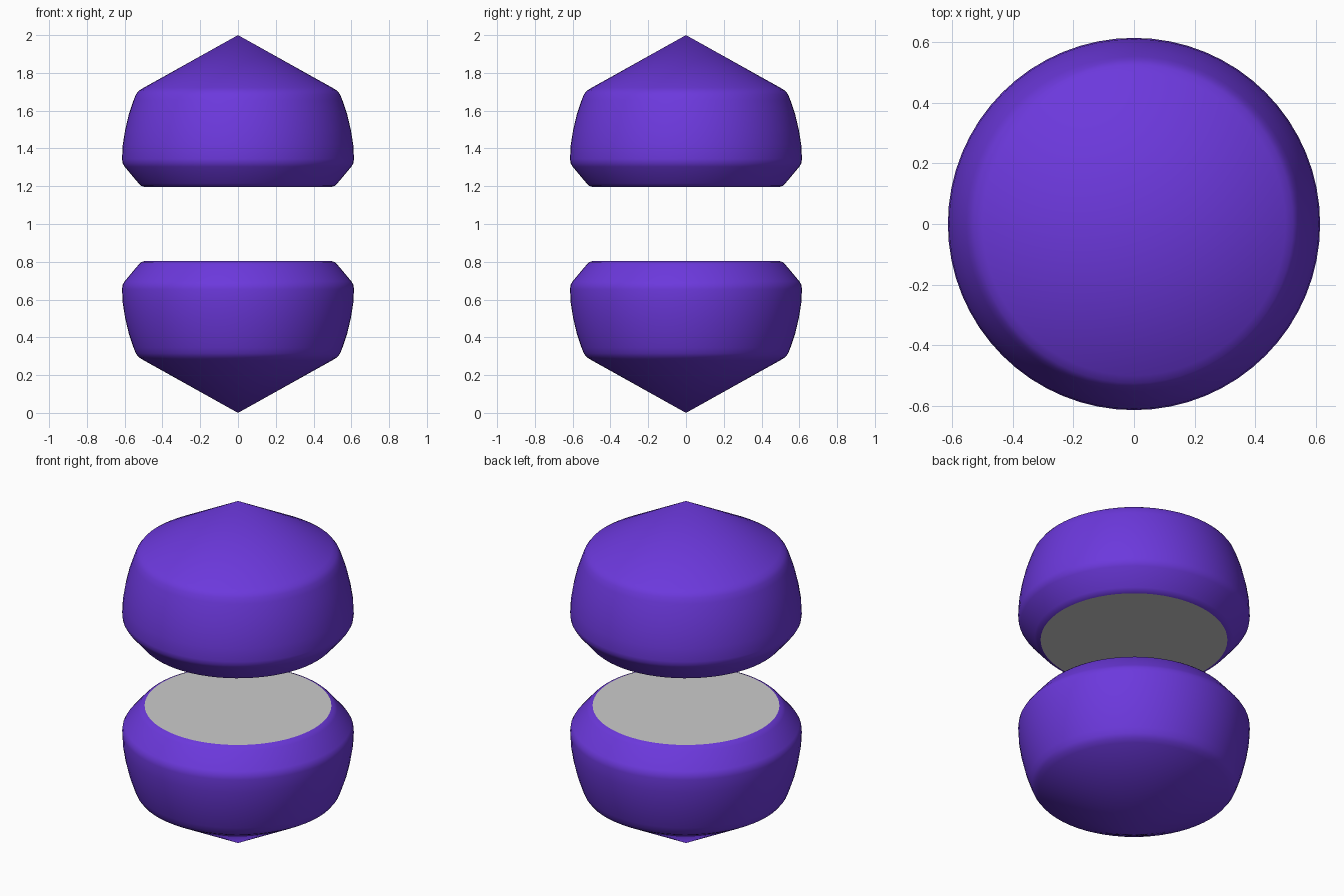
import bpy, bmesh, math
from mathutils import Matrix, Vector

if "Cube" in bpy.data.objects:
    bpy.data.objects.remove(bpy.data.objects["Cube"])

SEGMENTS = 64

# Shell profile (radius, z) of the upper half, from cut rim to tip
PROFILE = [(0.495, 1.196), (0.512, 1.202), (0.526, 1.215), (0.600, 1.303),
           (0.611, 1.322), (0.614, 1.345), (0.610, 1.42), (0.597, 1.50),
           (0.578, 1.58), (0.553, 1.655), (0.541, 1.685), (0.525, 1.706),
           (0.500, 1.721), (0.0, 2.0)]

purple = bpy.data.materials.new("purple")
purple.diffuse_color = (0.15, 0.04, 0.72, 1)
purple.use_nodes = True
purple.node_tree.nodes["Principled BSDF"].inputs["Base Color"].default_value = purple.diffuse_color


def finish(name, bm, flip, mat=None):
    # Mirror to the lower half about z = 1 when asked
    if flip:
        for v in bm.verts:
            v.co.z = 2 - v.co.z
    mesh = bpy.data.meshes.new(name)
    if flip:
        bmesh.ops.reverse_faces(bm, faces=bm.faces)
    bm.to_mesh(mesh)
    bm.free()
    obj = bpy.data.objects.new(name, mesh)
    bpy.context.collection.objects.link(obj)
    if mat:
        mesh.materials.append(mat)
    bpy.ops.object.select_all(action='DESELECT')
    obj.select_set(True)
    bpy.context.view_layer.objects.active = obj
    bpy.ops.object.shade_smooth_by_angle(angle=math.radians(45))


def shell(name, flip):
    # Lathe the profile around z
    bm = bmesh.new()
    vs = [bm.verts.new((r, 0, z)) for r, z in PROFILE]
    es = [bm.edges.new(p) for p in zip(vs, vs[1:])]
    bmesh.ops.spin(bm, geom=vs + es, cent=(0, 0, 0), axis=(0, 0, 1),
                   angle=math.tau, steps=SEGMENTS, use_duplicate=False)
    bmesh.ops.remove_doubles(bm, verts=bm.verts, dist=1e-4)
    bm.normal_update()
    # Make the faces point outward
    for f in bm.faces:
        if f.normal.dot(f.calc_center_median() - Vector((0, 0, 1.5))) < 0:
            f.normal_flip()
    finish(name, bm, flip, purple)


def cut_face(name, flip):
    # Flat grey disc closing the cut side, facing the gap
    bm = bmesh.new()
    r, z = PROFILE[0]
    bmesh.ops.create_circle(bm, cap_ends=True, segments=SEGMENTS, radius=r,
                            matrix=Matrix.Translation((0, 0, z)))
    bm.normal_update()
    for f in bm.faces:
        if f.normal.z > 0:
            f.normal_flip()
    finish(name, bm, flip)


for half, flip in (("upper", False), ("lower", True)):
    shell(half + "_shell", flip)
    cut_face(half + "_cut_face", flip)
